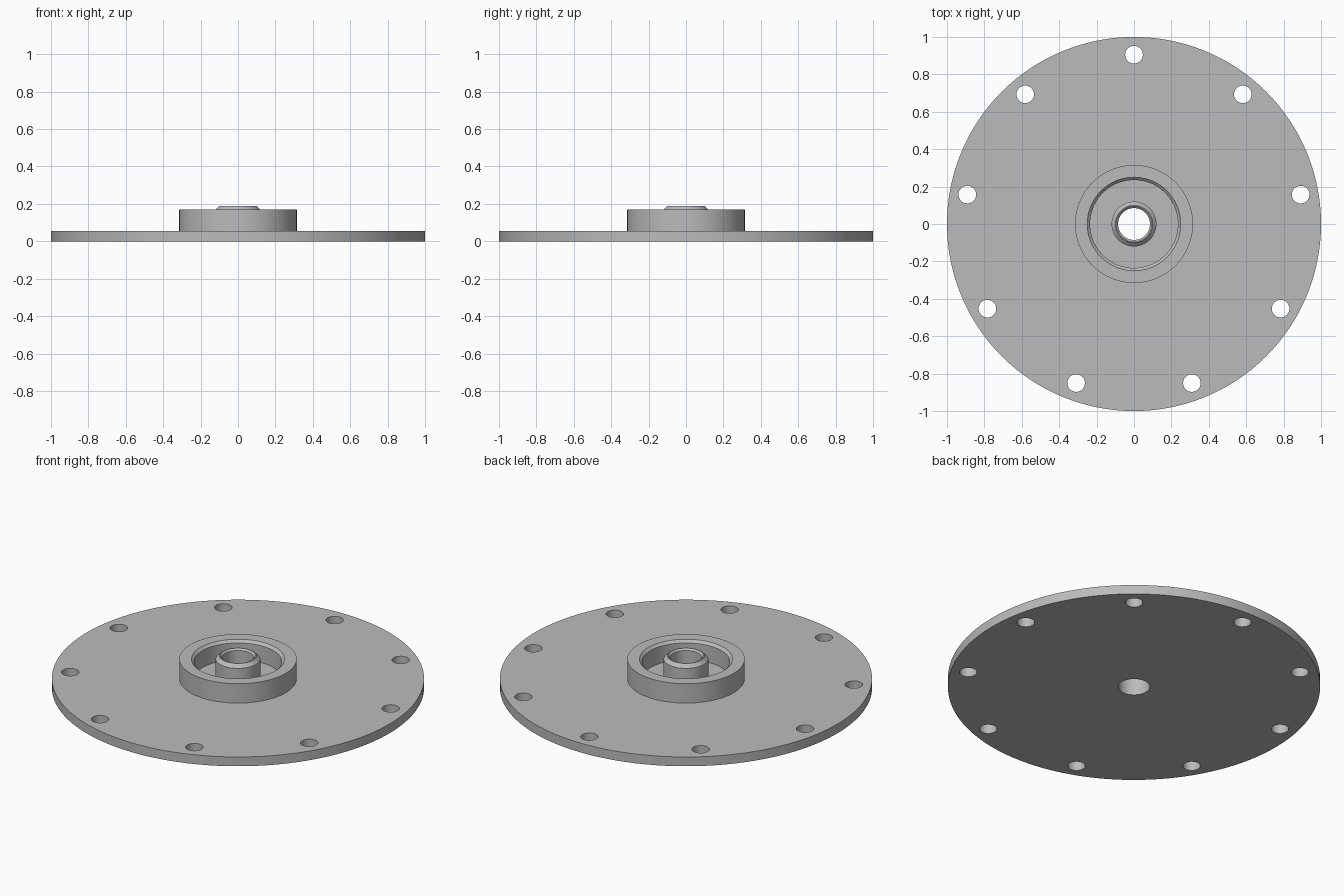
import bpy
import bmesh
import math

cube = bpy.data.objects.get("Cube")
if cube:
    bpy.data.objects.remove(cube, do_unlink=True)

SEGMENTS = 128
HOLES = 9
HOLE_CIRCLE = 0.905
HOLE_RADIUS = 0.047

grey = bpy.data.materials.new("plain grey")
grey.use_nodes = True
grey.diffuse_color = (0.5, 0.5, 0.5, 1)
grey.node_tree.nodes["Principled BSDF"].inputs["Base Color"].default_value = (0.5, 0.5, 0.5, 1)


def lathe(name, profile):
    """Revolve a closed (radius, height) profile about z."""
    bm = bmesh.new()
    rings = []
    for i in range(SEGMENTS):
        a = math.tau * i / SEGMENTS
        rings.append([bm.verts.new((r * math.cos(a), r * math.sin(a), z)) for r, z in profile])
    n = len(profile)
    for i in range(SEGMENTS):
        here, there = rings[i], rings[(i + 1) % SEGMENTS]
        for j in range(n):
            k = (j + 1) % n
            bm.faces.new((here[j], there[j], there[k], here[k]))
    bmesh.ops.recalc_face_normals(bm, faces=bm.faces)
    mesh = bpy.data.meshes.new(name)
    bm.to_mesh(mesh)
    bm.free()
    mesh.materials.append(grey)
    obj = bpy.data.objects.new(name, mesh)
    bpy.context.collection.objects.link(obj)
    return obj


# Flange disc with raised outer collar, bevelled recess and central bored boss
flange = lathe("hub_flange", [
    (0.085, 0), (1, 0), (1, 0.055),
    (0.315, 0.055), (0.315, 0.17),                 # collar outside
    (0.25, 0.17), (0.235, 0.155), (0.235, 0.055),  # collar inside
    (0.12, 0.055), (0.12, 0.17), (0.1, 0.19),      # boss
    (0.095, 0.19), (0.085, 0.18),                  # bore lip
])

# Ring of bolt holes
bm = bmesh.new()
for i in range(HOLES):
    a = math.pi / 2 + math.tau * i / HOLES
    made = bmesh.ops.create_cone(bm, cap_ends=True, segments=48, radius1=HOLE_RADIUS,
                                 radius2=HOLE_RADIUS, depth=0.3)
    bmesh.ops.translate(bm, verts=made["verts"],
                        vec=(HOLE_CIRCLE * math.cos(a), HOLE_CIRCLE * math.sin(a), 0))
cut_mesh = bpy.data.meshes.new("bolt_hole_cutter")
bm.to_mesh(cut_mesh)
bm.free()
cut_mesh.materials.append(grey)
cutter = bpy.data.objects.new("bolt_hole_cutter", cut_mesh)
bpy.context.collection.objects.link(cutter)

drill = flange.modifiers.new("bolt_holes", "BOOLEAN")
drill.operation = "DIFFERENCE"
drill.solver = "EXACT"
drill.object = cutter

bpy.ops.object.select_all(action="DESELECT")
flange.select_set(True)
bpy.context.view_layer.objects.active = flange
bpy.ops.object.modifier_apply(modifier=drill.name)
bpy.data.objects.remove(cutter, do_unlink=True)
bpy.ops.object.shade_smooth_by_angle(angle=math.radians(30))
